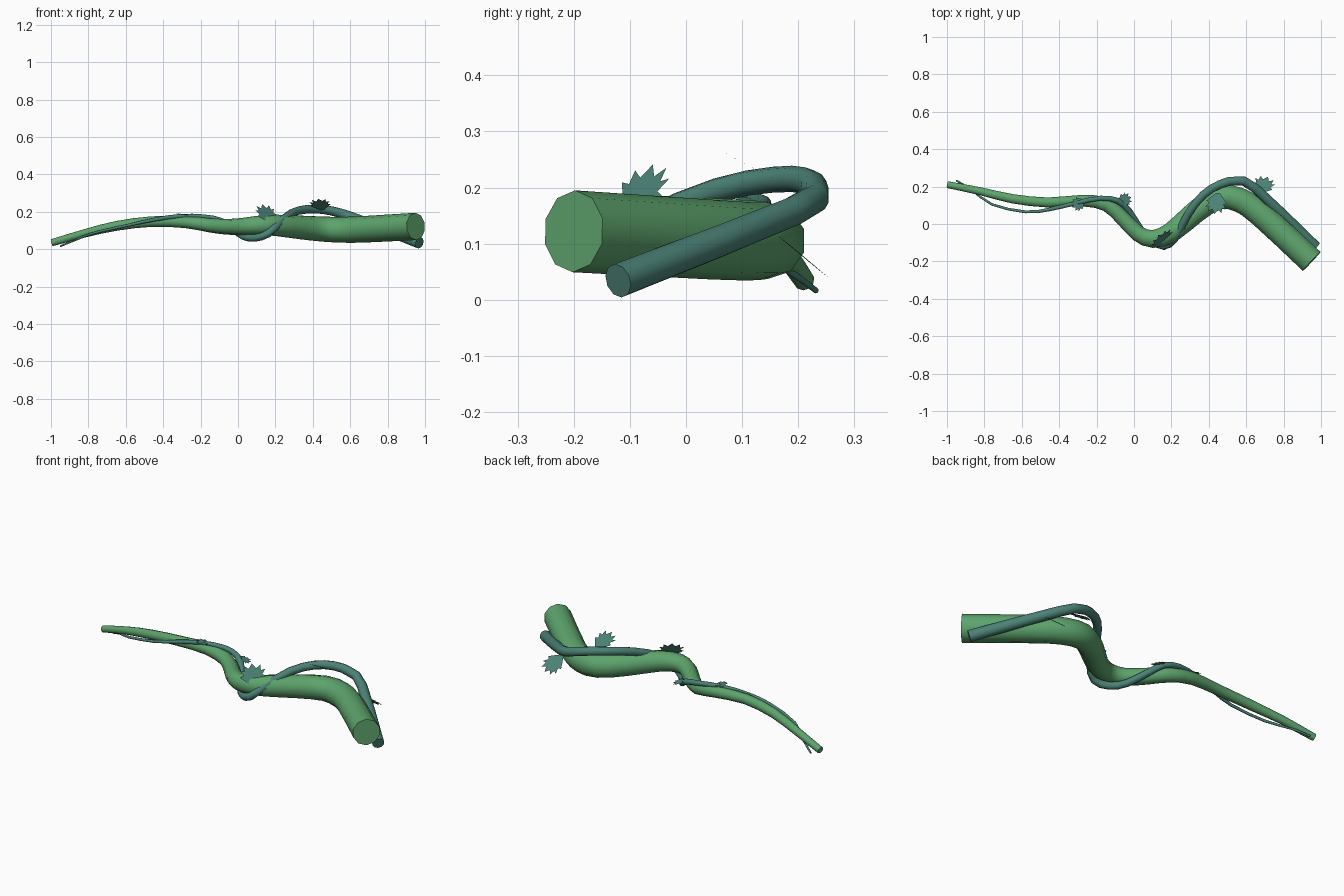
import bpy, bmesh, math
from mathutils import Vector


def material(name, color):
    m = bpy.data.materials.new(name)
    m.diffuse_color = (*color, 1)
    return m


GREEN = material("stem_green", (0.11, 0.37, 0.15))
TEAL = material("vine_teal", (0.07, 0.22, 0.18))


def finish(bm, name, mat, smooth):
    me = bpy.data.meshes.new(name)
    bm.to_mesh(me)
    bm.free()
    me.materials.append(mat)
    ob = bpy.data.objects.new(name, me)
    bpy.context.collection.objects.link(ob)
    if smooth:
        bpy.ops.object.select_all(action='DESELECT')
        ob.select_set(True)
        bpy.context.view_layer.objects.active = ob
        bpy.ops.object.shade_smooth_by_angle(angle=math.radians(45))
    return ob


def spline(pts, steps):
    """Catmull-Rom through (x, y, z, radius) points."""
    p = [Vector(q) for q in pts]
    p = [2 * p[0] - p[1]] + p + [2 * p[-1] - p[-2]]
    out = []
    for i in range(1, len(p) - 2):
        a, b, c, d = p[i - 1:i + 3]
        for s in range(steps):
            t = s / steps
            out.append(0.5 * (2 * b + (c - a) * t + (2 * a - 5 * b + 4 * c - d) * t**2
                              + (3 * b - a - 3 * c + d) * t**3))
    return out + [p[-2]]


def tube(name, pts, sides, mat, steps=2):
    path = spline(pts, steps)
    bm = bmesh.new()
    rings = []
    for i, q in enumerate(path):
        tan = (path[min(i + 1, len(path) - 1)] - path[max(i - 1, 0)]).to_3d().normalized()
        side = tan.cross(Vector((0, 0, 1))).normalized()
        up = side.cross(tan)
        ring = []
        for k in range(sides):
            a = 2 * math.pi * k / sides
            ring.append(bm.verts.new(q.to_3d() + q.w * (up * math.cos(a) + side * math.sin(a))))
        rings.append(ring)
    for r, s in zip(rings, rings[1:]):
        for k in range(sides):
            n = (k + 1) % sides
            bm.faces.new((r[k], r[n], s[n], s[k]))
    bm.faces.new(rings[0])
    bm.faces.new(rings[-1])
    bmesh.ops.recalc_face_normals(bm, faces=bm.faces)
    return finish(bm, name, mat, True)


# half outline of a toothed leaf: (across, along)
HALF = [(0.1, 0), (0.32, 0.2), (0.55, 0.42), (0.4, 0.5), (0.55, 0.72),
        (0.36, 0.68), (0.36, 0.92), (0.16, 0.78)]


def leaf(name, base, along, across, length, width):
    u = Vector(along).normalized()
    w = Vector(across)
    w = (w - u * w.dot(u)).normalized()
    outline = HALF + [(0, 1)] + [(-x, y) for x, y in reversed(HALF)]
    bm = bmesh.new()
    bm.faces.new([bm.verts.new(Vector(base) + w * x * width + u * y * length) for x, y in outline])
    return finish(bm, name, TEAL, False)


# thick tapering stem
tube("main_stem", [
    (-0.995, 0.21, 0.035, 0.019), (-0.82, 0.175, 0.085, 0.022), (-0.65, 0.135, 0.125, 0.026),
    (-0.46, 0.115, 0.148, 0.028), (-0.28, 0.125, 0.145, 0.032), (-0.15, 0.105, 0.128, 0.038),
    (-0.06, 0.03, 0.12, 0.042), (0.02, -0.05, 0.122, 0.045), (0.1, -0.08, 0.128, 0.05),
    (0.2, -0.045, 0.128, 0.057), (0.33, 0.065, 0.117, 0.063), (0.45, 0.142, 0.108, 0.067),
    (0.56, 0.13, 0.104, 0.069), (0.68, 0.05, 0.107, 0.071), (0.95, -0.2, 0.122, 0.073)],
    10, GREEN)

# thin vine winding around the stem
tube("winding_vine", [
    (-0.95, 0.232, 0.016, 0.005), (-0.87, 0.185, 0.05, 0.006), (-0.76, 0.105, 0.09, 0.007),
    (-0.58, 0.065, 0.13, 0.008), (-0.45, 0.078, 0.158, 0.01), (-0.31, 0.112, 0.177, 0.012),
    (-0.18, 0.138, 0.172, 0.014), (-0.09, 0.125, 0.152, 0.016), (-0.03, 0.075, 0.11, 0.018),
    (0.03, -0.02, 0.068, 0.019), (0.09, -0.085, 0.06, 0.02), (0.16, -0.118, 0.083, 0.021),
    (0.22, -0.075, 0.14, 0.021), (0.29, 0.055, 0.195, 0.022), (0.37, 0.155, 0.214, 0.023),
    (0.46, 0.212, 0.212, 0.024), (0.55, 0.23, 0.192, 0.025), (0.65, 0.19, 0.157, 0.027),
    (0.97, -0.121, 0.034, 0.031)],
    10, TEAL)

# toothed leaves along the vine: base, along, across, length, width
LEAVES = [
    ((0.175, -0.105, 0.14), (-0.05, 0.05, 0.11), (0.12, 0.07, -0.03), 0.12, 0.12),
    ((0.45, 0.165, 0.211), (-0.02, -0.11, 0.058), (1, -0.15, 0.08), 0.128, 0.1),
    ((0.665, 0.165, 0.113), (0.05, 0.085, -0.07), (1, -0.34, 0.3), 0.125, 0.105),
    ((-0.265, 0.125, 0.18), (-0.055, -0.03, 0.01), (-0.03, 0.055, 0), 0.075, 0.065),
    ((-0.085, 0.115, 0.155), (0.06, 0.025, -0.02), (-0.025, 0.06, 0), 0.08, 0.065),
]
for i, spec in enumerate(LEAVES, 1):
    leaf(f"leaf_{i}", *spec)
